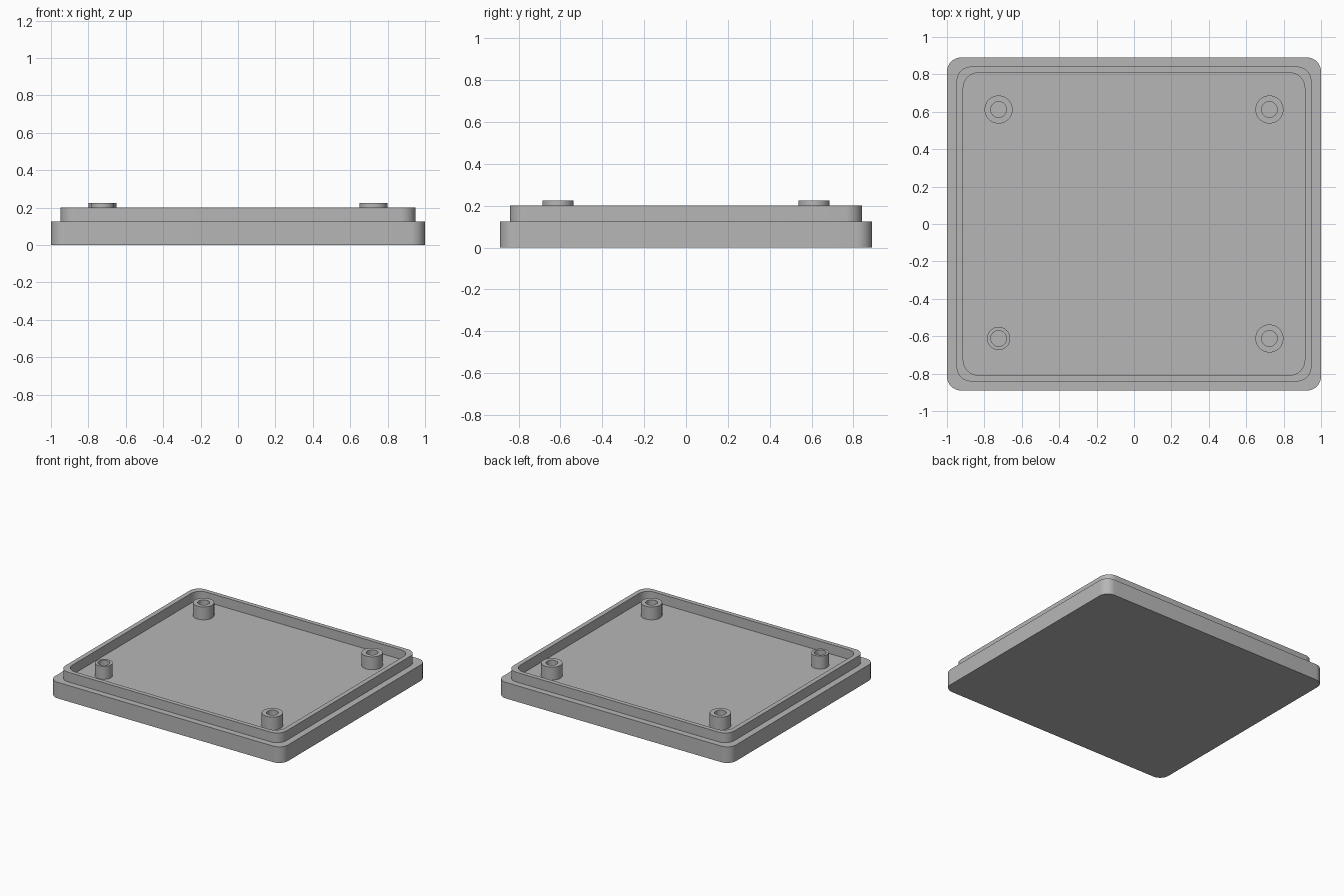
import bpy
import bmesh
import math

if "Cube" in bpy.data.objects:
    bpy.data.objects.remove(bpy.data.objects["Cube"])

# One grey plastic for everything
grey = bpy.data.materials.new("grey plastic")
grey.use_nodes = True
colour = (0.47, 0.47, 0.47, 1)
grey.diffuse_color = colour
grey.node_tree.nodes["Principled BSDF"].inputs["Base Color"].default_value = colour


def rounded_ring(bm, half_x, half_y, radius, z, steps=10):
    """Rounded rectangle outline; a circle when all sizes equal the radius."""
    ring = []
    for quarter, (sx, sy) in enumerate([(1, 1), (-1, 1), (-1, -1), (1, -1)]):
        for i in range(steps + 1):
            a = (quarter + i / steps) * math.pi / 2
            ring.append(bm.verts.new((sx * (half_x - radius) + radius * math.cos(a),
                                      sy * (half_y - radius) + radius * math.sin(a), z)))
    return ring


def bridge(bm, a, b):
    n = len(a)
    for i in range(n):
        j = (i + 1) % n
        bm.faces.new((a[i], a[j], b[j], b[i]))


def loft(name, sections, closed=False, location=(0, 0, 0)):
    """Join the sections in order, then cap the ends or close the loop."""
    bm = bmesh.new()
    rings = [rounded_ring(bm, *s) for s in sections]
    for a, b in zip(rings, rings[1:]):
        bridge(bm, a, b)
    if closed:
        bridge(bm, rings[-1], rings[0])
    else:
        bm.faces.new(rings[0][::-1])
        bm.faces.new(rings[-1])
    bmesh.ops.remove_doubles(bm, verts=bm.verts, dist=1e-5)
    bmesh.ops.recalc_face_normals(bm, faces=bm.faces)
    mesh = bpy.data.meshes.new(name)
    bm.to_mesh(mesh)
    bm.free()
    mesh.materials.append(grey)
    obj = bpy.data.objects.new(name, mesh)
    obj.location = location
    bpy.context.collection.objects.link(obj)
    bpy.ops.object.select_all(action="DESELECT")
    obj.select_set(True)
    bpy.context.view_layer.objects.active = obj
    bpy.ops.object.shade_smooth_by_angle(angle=math.radians(30))
    return obj


# Lid: base plate, stepped lip and recessed floor
base_z, lip_z, post_z = 0.125, 0.20, 0.225
outer, lip, inner = (1.0, 0.89, 0.075), (0.949, 0.842, 0.08), (0.913, 0.808, 0.08)
loft("lid", [(*outer, 0), (*outer, base_z), (*lip, base_z),
             (*lip, lip_z), (*inner, lip_z), (*inner, base_z)])

# Four hollow screw posts, the front right one slimmer
hole = 0.042
for side, sx in (("left", 1), ("right", -1)):
    for end, sy in (("front", -1), ("back", 1)):
        r = 0.062 if (side, end) == ("right", "front") else 0.075
        foot = base_z - 0.01
        loft(f"{end}_{side}_screw_post",
             [(r, r, r, foot), (r, r, r, post_z),
              (hole, hole, hole, post_z), (hole, hole, hole, foot)],
             closed=True, location=(sx * 0.724, sy * 0.612, 0))
